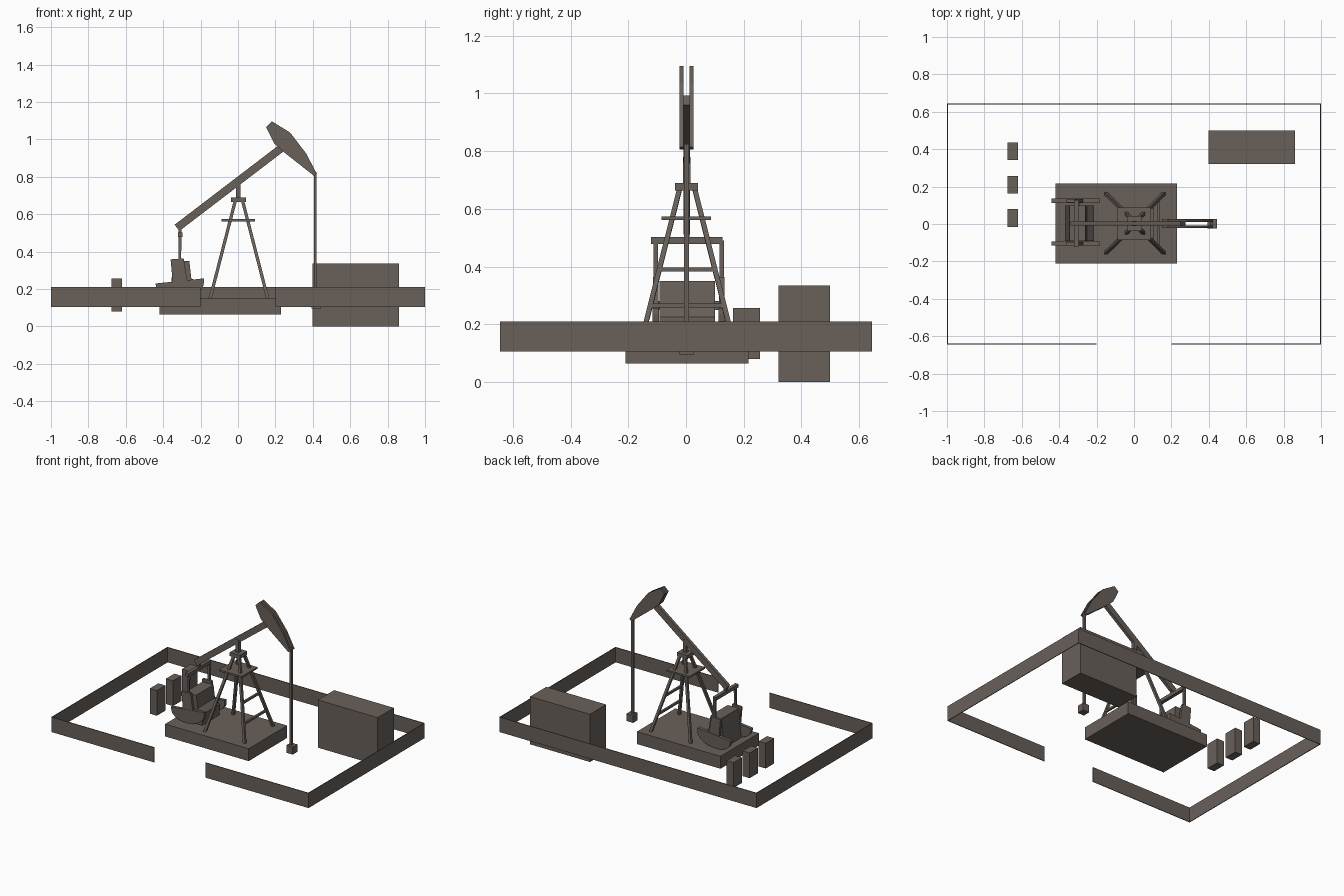
import bpy, bmesh, math
from mathutils import Vector

if "Cube" in bpy.data.objects:
    bpy.data.objects.remove(bpy.data.objects["Cube"])

steel = bpy.data.materials.new("weathered_steel")
steel.diffuse_color = (0.141, 0.117, 0.102, 1)
steel.use_nodes = True
steel.node_tree.nodes["Principled BSDF"].inputs["Base Color"].default_value = steel.diffuse_color


def finish(name, bm):
    bmesh.ops.recalc_face_normals(bm, faces=bm.faces[:])
    me = bpy.data.meshes.new(name)
    bm.to_mesh(me)
    bm.free()
    me.materials.append(steel)
    ob = bpy.data.objects.new(name, me)
    bpy.context.collection.objects.link(ob)
    return ob


def box(name, x0, x1, y0, y1, z0, z1):
    bm = bmesh.new()
    bmesh.ops.create_cube(bm, size=1)
    for v in bm.verts:
        v.co = ((x0 + x1) / 2 + v.co.x * (x1 - x0),
                (y0 + y1) / 2 + v.co.y * (y1 - y0),
                (z0 + z1) / 2 + v.co.z * (z1 - z0))
    return finish(name, bm)


def bar(name, a, b, w, h=None):
    """Rectangular bar from a to b: w wide across, h deep."""
    a, b, h = Vector(a), Vector(b), h or w
    d = (b - a).normalized()
    ref = Vector((0, 1, 0)) if abs(d.y) < 0.9 else Vector((1, 0, 0))
    n = d.cross(ref).normalized()
    s = n.cross(d)
    bm = bmesh.new()
    ends = [[bm.verts.new(p + s * i * w / 2 + n * j * h / 2)
             for i, j in ((-1, -1), (1, -1), (1, 1), (-1, 1))] for p in (a, b)]
    for e in ends:
        bm.faces.new(e)
    for k in range(4):
        m = (k + 1) % 4
        bm.faces.new((ends[0][k], ends[0][m], ends[1][m], ends[1][k]))
    return finish(name, bm)


def plate(name, pts, y0, y1):
    """Side profile in x/z, extruded along y."""
    bm = bmesh.new()
    f = bm.faces.new([bm.verts.new((x, y0, z)) for x, z in pts])
    ext = bmesh.ops.extrude_face_region(bm, geom=[f])["geom"]
    bmesh.ops.translate(bm, vec=(0, y1 - y0, 0),
                        verts=[g for g in ext if isinstance(g, bmesh.types.BMVert)])
    return finish(name, bm)


# Perimeter fence with a gate gap at the front
T, Y = 0.005, 0.645
box("fence_back", -1, 1, Y - T, Y, 0.105, 0.21)
box("fence_front_left", -1, -0.2, -Y, -Y + T, 0.105, 0.21)
box("fence_front_right", 0.2, 1, -Y, -Y + T, 0.105, 0.21)
box("fence_left", -1, -1 + T, -Y, Y, 0.105, 0.21)
box("fence_right", 1 - T, 1, -Y, Y, 0.105, 0.21)

# Ground equipment
box("base_slab", -0.42, 0.23, -0.21, 0.217, 0.063, 0.15)
box("equipment_shed", 0.397, 0.862, 0.32, 0.5, 0, 0.335)
for i, y in enumerate((0.032, 0.21, 0.388)):
    box(f"control_cabinet_{i}", -0.675, -0.62, y - 0.047, y + 0.047, 0.08, 0.257)

# Tower: four splayed legs, platform, rungs, cap and bearing post
C, CY = 0.005, 0.004
Z0, Z1 = 0.15, 0.67


def spread(z, bottom, top):
    return bottom + (top - bottom) * (z - Z0) / (Z1 - Z0)


for sx in (-1, 1):
    for sy in (-1, 1):
        bar("tower_leg", (C + sx * 0.155, CY + sy * 0.158, Z0 - 0.005),
            (C + sx * 0.02, CY + sy * 0.026, Z1), 0.017)
for z in (0.265, 0.39):
    x, y = C + spread(z, 0.155, 0.02), spread(z, 0.158, 0.026)
    bar("tower_rung", (x, CY - y, z), (x, CY + y, z), 0.014)
box("tower_platform", -0.088, 0.09, -0.085, 0.087, 0.561, 0.573)
box("tower_cap", -0.038, 0.042, -0.038, 0.042, 0.664, 0.69)
box("bearing_post", -0.011, 0.013, -0.011, 0.016, 0.69, 0.78)

# Walking beam and twin-plate curved head
bar("walking_beam", (-0.326, 0.003, 0.527), (0.262, 0.003, 0.976), 0.022, 0.042)
head = [(0.182, 1.096), (0.15, 1.066), (0.193, 0.979), (0.24, 0.936),
        (0.406, 0.805), (0.422, 0.815), (0.364, 0.925), (0.278, 1.037)]
plate("head_plate_front", head, -0.022, -0.008)
plate("head_plate_back", head, 0.012, 0.026)

# Polished rod and wellhead
bar("rod", (0.413, 0.002, 0.14), (0.413, 0.002, 0.825), 0.017, 0.015)
box("wellhead", 0.393, 0.443, -0.025, 0.027, 0.095, 0.147)

# Gearbox housing
plate("gearbox", [(-0.366, 0.148), (-0.214, 0.148), (-0.214, 0.225), (-0.25, 0.26),
                  (-0.26, 0.35), (-0.345, 0.35)], -0.092, 0.1)

# Equalizer, pitman arms, crank arms and fan-shaped counterweights
bar("equalizer", (-0.31, -0.122, 0.491), (-0.31, 0.127, 0.491), 0.024)
bar("tail_link", (-0.31, 0.003, 0.48), (-0.31, 0.003, 0.535), 0.018)
tilt = math.radians(6)


def turned(pts):
    c, s = math.cos(tilt), math.sin(tilt)
    return [(-0.312 + x * c - z * s, 0.243 + x * s + z * c) for x, z in pts]


fan = [(-0.13, 0), (0.13, 0)]
fan += [(0.128 * math.cos(a), -0.022 - 0.072 * math.sin(a))
        for a in (math.pi * k / 10 for k in range(11))]
for y in (-0.105, 0.124):
    bar("pitman_arm", (-0.31, y, 0.49), (-0.312, y, 0.3), 0.015)
    plate("crank_arm", turned([(-0.038, -0.03), (0.042, -0.03), (0.034, 0.117),
                               (-0.036, 0.12)]), y - 0.009, y + 0.009)
    plate("counterweight", turned(fan), y - 0.011, y + 0.011)
bar("crank_shaft", (-0.305, -0.105, 0.265), (-0.305, 0.124, 0.265), 0.03)
